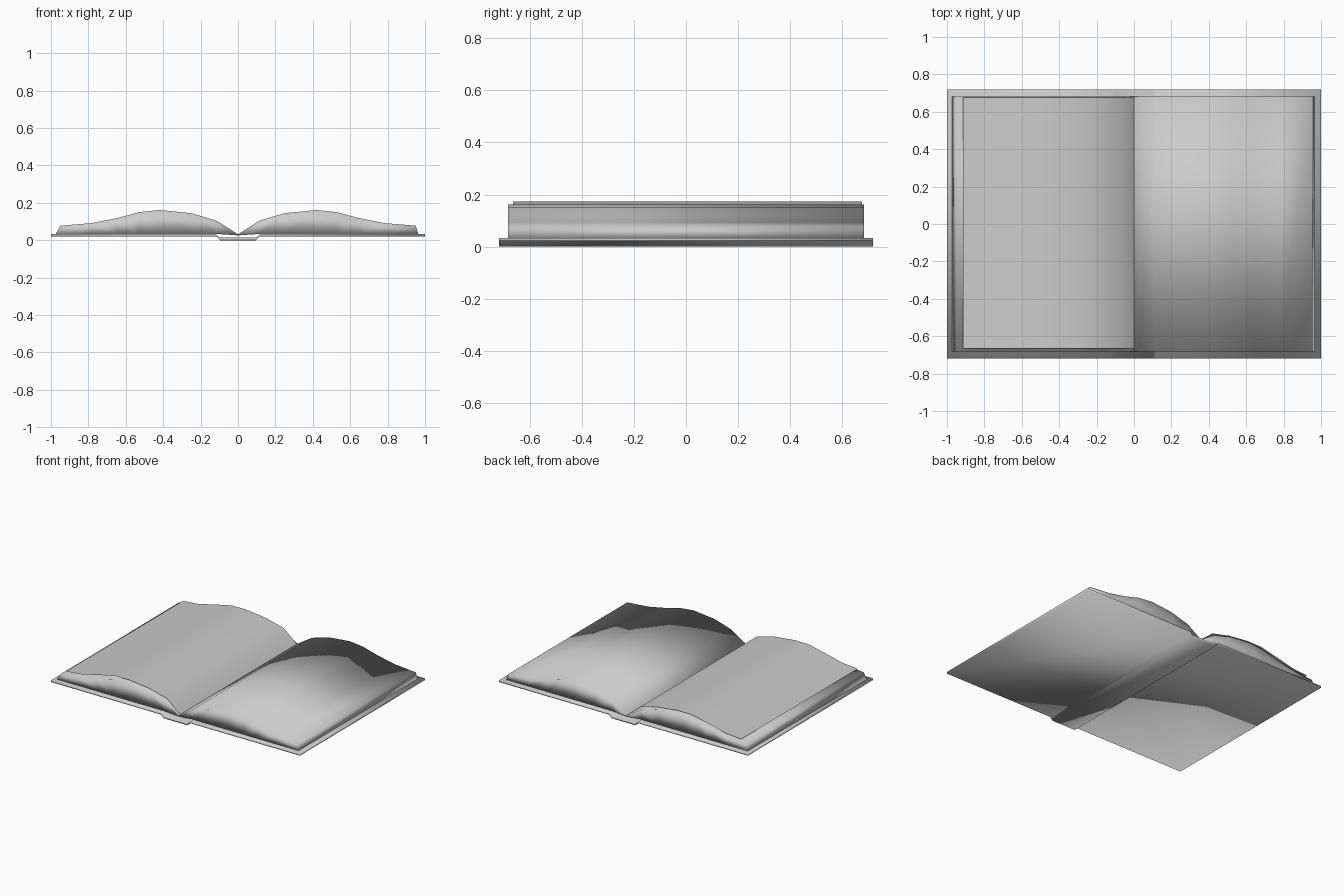
import bpy
import bmesh

if "Cube" in bpy.data.objects:
    bpy.data.objects.remove(bpy.data.objects["Cube"])


def loft(name, upper, lower, y0, y1):
    """Closed slab along y between matching upper and lower profiles."""
    bm = bmesh.new()
    rows = [[bm.verts.new((x, y, z)) for x, z in prof]
            for prof, y in ((upper, y0), (upper, y1), (lower, y1), (lower, y0))]
    n = len(upper)
    for a in range(4):
        r, s = rows[a], rows[(a + 1) % 4]
        for i in range(n - 1):
            bm.faces.new((r[i], r[i + 1], s[i + 1], s[i]))
    for i in (0, n - 1):
        bm.faces.new([r[i] for r in rows])
    return finish(name, bm)


def finish(name, bm):
    bmesh.ops.remove_doubles(bm, verts=bm.verts, dist=0.0001)
    bmesh.ops.recalc_face_normals(bm, faces=bm.faces)
    for f in bm.faces:
        f.smooth = True
    mesh = bpy.data.meshes.new(name)
    bm.to_mesh(mesh)
    bm.free()
    ob = bpy.data.objects.new(name, mesh)
    bpy.context.collection.objects.link(ob)
    return ob


def both_sides(half):
    return [(-x, z) for x, z in half] + [(x, z) for x, z in reversed(half)]


# Cover: two boards joined by a recessed spine
cover_top = both_sides([(1.0, 0.034), (0.12, 0.034), (0.10, 0.014)])
cover_bottom = both_sides([(1.0, 0.021), (0.115, 0.021), (0.095, 0.0)])
loft("cover", cover_top, cover_bottom, -0.718, 0.718)

# Page blocks: arched stacks either side of the gutter
arch = [(0.0, 0.032), (0.115, 0.105), (0.25, 0.145), (0.42, 0.162),
        (0.53, 0.15), (0.64, 0.12), (0.78, 0.092), (0.95, 0.078)]
for name, side, edge in (("left_pages", -1, 0.974), ("right_pages", 1, 0.964)):
    top = [(side * x, z) for x, z in arch]
    base = [(x, 0.034) for x, z in top]
    base[0] = (0.0, 0.026)
    base[-1] = (side * edge, 0.034)
    loft(name, top, base, -0.683, 0.683)

# Loose sheet lifting off the left stack
sheet = [(0.0, 0.032), (-0.105, 0.12), (-0.25, 0.156), (-0.41, 0.174),
         (-0.52, 0.173), (-0.66, 0.143), (-0.79, 0.112), (-0.915, 0.101)]
bm = bmesh.new()
front, back = [[bm.verts.new((x, y, z)) for x, z in sheet] for y in (-0.665, 0.675)]
for i in range(len(sheet) - 1):
    bm.faces.new((front[i + 1], front[i], back[i], back[i + 1]))
finish("loose_page", bm)
